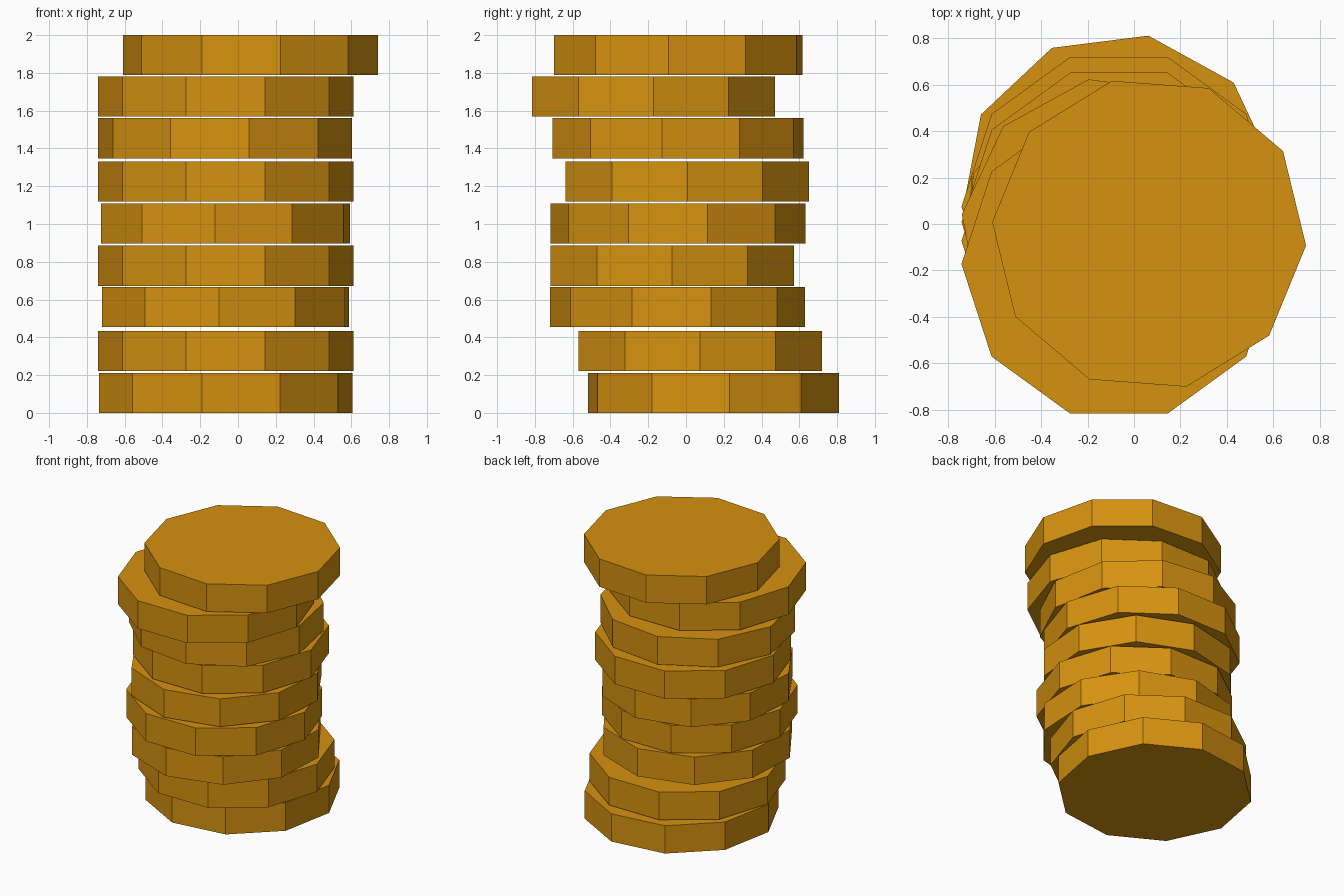
import bpy
import math

if "Cube" in bpy.data.objects:
    bpy.data.objects.remove(bpy.data.objects["Cube"])

# One gold colour for every coin
gold = bpy.data.materials.new("coin_gold")
gold.diffuse_color = (0.67, 0.287, 0.005, 1.0)
gold.use_nodes = True
gold.node_tree.nodes["Principled BSDF"].inputs["Base Color"].default_value = gold.diffuse_color

SIDES, RADIUS, THICKNESS = 10, 0.677, 0.212

# Bottom to top: centre x, centre y, base z, turn in degrees
coins = [
    (-0.065, 0.145, 0.0, 7.2),
    (-0.065, 0.075, 0.221, 0.0),
    (-0.067, -0.045, 0.455, 15.1),
    (-0.065, -0.073, 0.673, 0.0),
    (-0.067, -0.043, 0.896, 13.3),
    (-0.065, 0.007, 1.118, 0.0),
    (-0.069, -0.043, 1.348, -7.2),
    (-0.065, -0.172, 1.570, 0.0),
    (0.065, -0.042, 1.788, -4.3),
]


def add_coin(name, x, y, z, turn):
    """Flat ten-sided disc with its first corner at the given turn."""
    ring = [(RADIUS * math.cos(2 * math.pi * i / SIDES),
             RADIUS * math.sin(2 * math.pi * i / SIDES)) for i in range(SIDES)]
    verts = [(px, py, h) for h in (0, THICKNESS) for px, py in ring]
    faces = [tuple(reversed(range(SIDES))), tuple(range(SIDES, 2 * SIDES))]
    for i in range(SIDES):
        j = (i + 1) % SIDES
        faces.append((i, j, j + SIDES, i + SIDES))
    mesh = bpy.data.meshes.new(name)
    mesh.from_pydata(verts, [], faces)
    mesh.materials.append(gold)
    coin = bpy.data.objects.new(name, mesh)
    coin.location = (x, y, z)
    coin.rotation_euler.z = math.radians(turn)
    bpy.context.collection.objects.link(coin)


# Loose stack of coins
for n, coin in enumerate(coins, 1):
    add_coin(f"coin_{n}", *coin)
